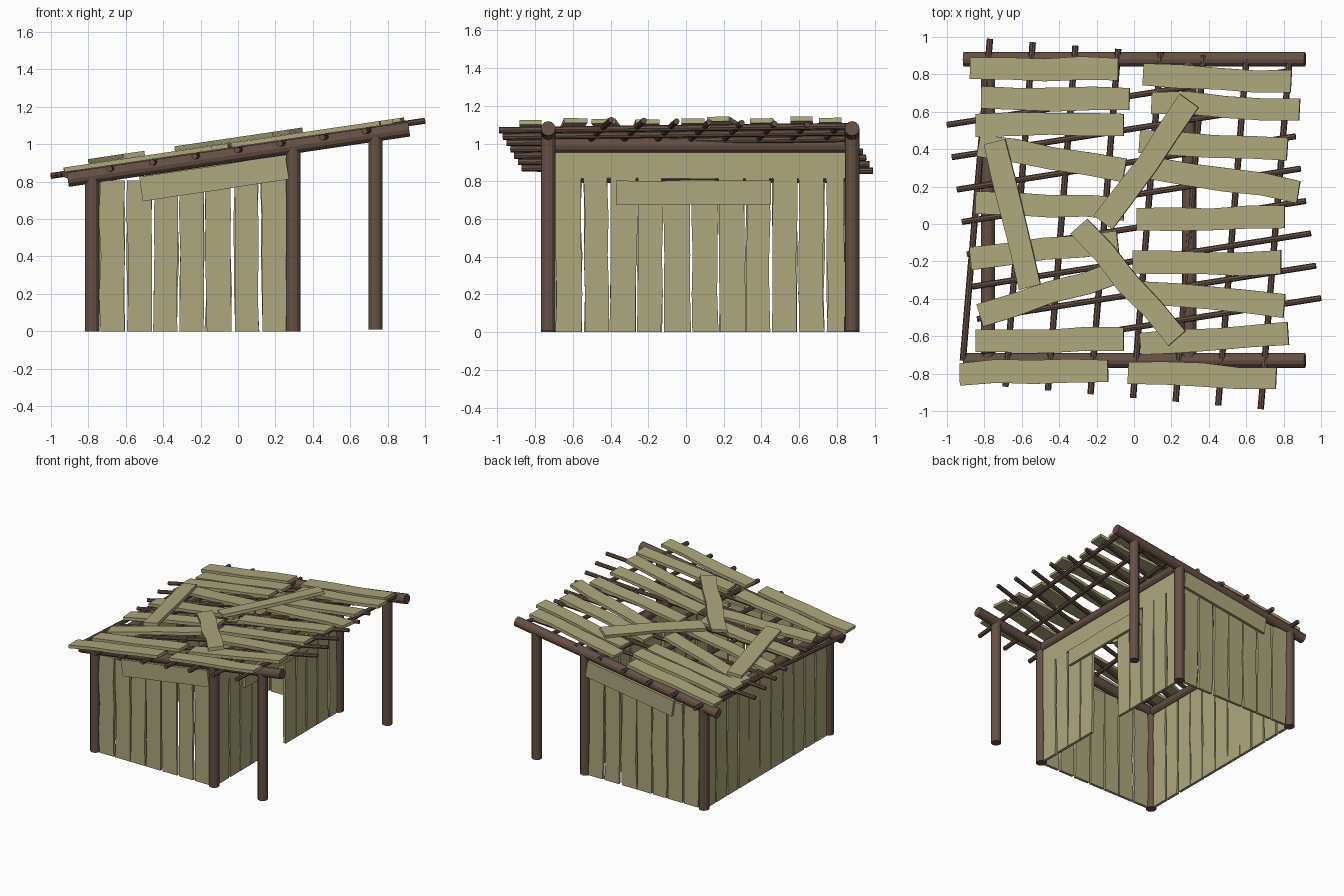
import bpy, bmesh, math, random
from mathutils import Matrix, Vector

if "Cube" in bpy.data.objects:
    bpy.data.objects.remove(bpy.data.objects["Cube"])

random.seed(4)
SLOPE = 0.1475
TILT = math.atan(SLOPE)
FRONT, BACK, LEFT, MID, RIGHT = -0.73, 0.88, -0.78, 0.295, 0.735


def material(name, rgb):
    m = bpy.data.materials.new(name)
    m.diffuse_color = (*rgb, 1)
    m.use_nodes = True
    m.node_tree.nodes["Principled BSDF"].inputs["Base Color"].default_value = m.diffuse_color
    return m


BARK = material("bark", (0.13, 0.08, 0.06))
BOARD = material("board", (0.42, 0.39, 0.20))


def finish(name, bm, mat):
    bmesh.ops.recalc_face_normals(bm, faces=bm.faces)
    me = bpy.data.meshes.new(name)
    bm.to_mesh(me)
    bm.free()
    me.materials.append(mat)
    ob = bpy.data.objects.new(name, me)
    bpy.context.collection.objects.link(ob)


def pole(name, a, b, r, sides=12):
    a, b = Vector(a), Vector(b)
    bm = bmesh.new()
    rot = (b - a).to_track_quat('Z', 'Y').to_matrix().to_4x4()
    bmesh.ops.create_cone(bm, cap_ends=True, segments=sides, radius1=r, radius2=r,
                          depth=(b - a).length, matrix=Matrix.Translation((a + b) / 2) @ rot)
    finish(name, bm, BARK)


def plank(name, mat4, length, width, thick=0.022, wob=0.006, steps=4):
    """Board along local X, width along Y, with slightly uneven edges."""
    bm = bmesh.new()
    rings = []
    for i in range(steps + 1):
        x = length * (i / steps - 0.5)
        bend = random.uniform(-wob, wob)
        h = width / 2 + random.uniform(-wob, wob) * 0.4
        rings.append([bm.verts.new(mat4 @ Vector((x, bend + sy * h, sz * thick / 2)))
                      for sy, sz in ((-1, -1), (1, -1), (1, 1), (-1, 1))])
    for p, q in zip(rings, rings[1:]):
        for k in range(4):
            bm.faces.new((p[k], p[(k + 1) % 4], q[(k + 1) % 4], q[k]))
    bm.faces.new(rings[0])
    bm.faces.new(rings[-1])
    finish(name, bm, BOARD)


def frame(x, y, z, pos):
    """Matrix from three axis vectors and an origin."""
    m = Matrix((x, y, z)).transposed().to_4x4()
    return Matrix.Translation(pos) @ m


def roof_z(x, off):
    return off + SLOPE * x


# posts and sloping side beams
for y, side in ((FRONT, "front"), (BACK, "back")):
    for x, r, z0 in ((LEFT, 0.039, 0), (MID, 0.039, 0), (RIGHT, 0.038, 0.01)):
        pole(side + "_post", (x, y, z0), (x, y, roof_z(x, 0.94)), r)
    pole(side + "_beam", (-0.91, y, roof_z(-0.91, 0.945)), (0.915, y, roof_z(0.915, 0.945)), 0.039)

# cross beams
for x in (LEFT, MID):
    z = roof_z(x, 0.945)
    pole("cross_beam", (x, FRONT, z), (x, BACK, z), 0.038)

# roof lattice: two layers of thin rods
for i in range(8):
    x0, x1 = -0.915 + 0.2275 * i, -0.77 + 0.2285 * i
    y0 = -0.73 if i == 0 else -0.85 - 0.02 * i
    pole("roof_rod_across", (x0, y0, roof_z(x0, 0.97)),
         (x1, 0.99 - 0.018 * i, roof_z(x1, 0.97)), 0.017, 8)
    xl, yl = -1.0 + 0.027 * i, 0.53 - 0.173 * i
    xr, yr = xl + 1.81, yl + 0.285
    pole("roof_rod_along", (xl, yl, roof_z(xl, 0.978)), (xr, yr, roof_z(xr, 0.978)), 0.016, 8)

# roof boards: x, y, angle
roof = [(-0.48, 0.83, -1), (-0.42, 0.67, -1), (-0.45, 0.53, 0), (-0.44, 0.35, -10),
        (-0.45, 0.10, -2), (-0.48, -0.14, 6), (-0.445, -0.37, 17), (-0.45, -0.62, 0),
        (-0.535, -0.79, 1), (0.445, 0.78, -3), (0.49, 0.63, -3), (0.425, 0.42, -4),
        (0.49, 0.24, -9), (0.41, 0.03, 0), (0.39, -0.21, 0), (0.41, -0.40, -5),
        (0.43, -0.62, 4), (0.365, -0.81, -3)]
loose = [(-0.655, 0.05, -76), (0.07, 0.33, 54.5), (-0.03, -0.31, -49)]
for name, rows, off in (("roof_board", roof, 1.0), ("loose_roof_board", loose, 1.026)):
    for x, y, a in rows:
        m = (Matrix.Translation((x, y, roof_z(x, off))) @ Matrix.Rotation(-TILT, 4, 'Y')
             @ Matrix.Rotation(math.radians(a), 4, 'Z'))
        plank(name, m, 0.80, 0.122, 0.025, 0.008)

# front and back walls, each with a sloping top board on the outside
side_spans = [(-0.74, -0.608), (-0.592, -0.462), (-0.448, -0.322), (-0.31, -0.182),
              (-0.172, -0.04), (-0.018, 0.108), (0.125, 0.255)]
c, s = math.cos(TILT), math.sin(TILT)
for y, side, out in ((FRONT, "front", -1), (BACK, "back", 1)):
    for a, b in side_spans:
        h = 0.805 if b < -0.4 else 0.83
        plank(side + "_wall_plank",
              frame((0, 0, 1), (1, 0, 0), (0, 1, 0), ((a + b) / 2, y, h / 2)), h, b - a)
    plank(side + "_top_board",
          frame((c, 0, s), (-s, 0, c), (0, -1, 0), (-0.128, y + out * 0.022, 0.819)),
          0.79, 0.132, 0.022, 0.002)

# left wall is full, the inner right wall leaves a doorway
end_spans = [(-0.69, -0.553), (-0.538, -0.415), (-0.402, -0.268), (-0.258, -0.128),
             (-0.12, 0.022), (0.032, 0.168), (0.177, 0.312), (0.32, 0.443),
             (0.462, 0.59), (0.60, 0.73), (0.748, 0.84)]
for i, (a, b) in enumerate(end_spans):
    for x, name in ((LEFT, "left_wall_plank"), (MID, "door_wall_plank")):
        if x == MID and i in (4, 5):
            continue
        plank(name, frame((0, 0, 1), (0, 1, 0), (-1, 0, 0), (x, (a + b) / 2, 0.41)), 0.82, b - a)

# boards above the doorway
for name, x, y, z, l, w in (("door_wall_top_board", MID, 0.075, 0.885, 1.55, 0.14),
                            ("door_header", MID + 0.022, 0.04, 0.74, 0.82, 0.13)):
    plank(name, frame((0, 1, 0), (0, 0, 1), (1, 0, 0), (x, y, z)), l, w, 0.022, 0.004)
